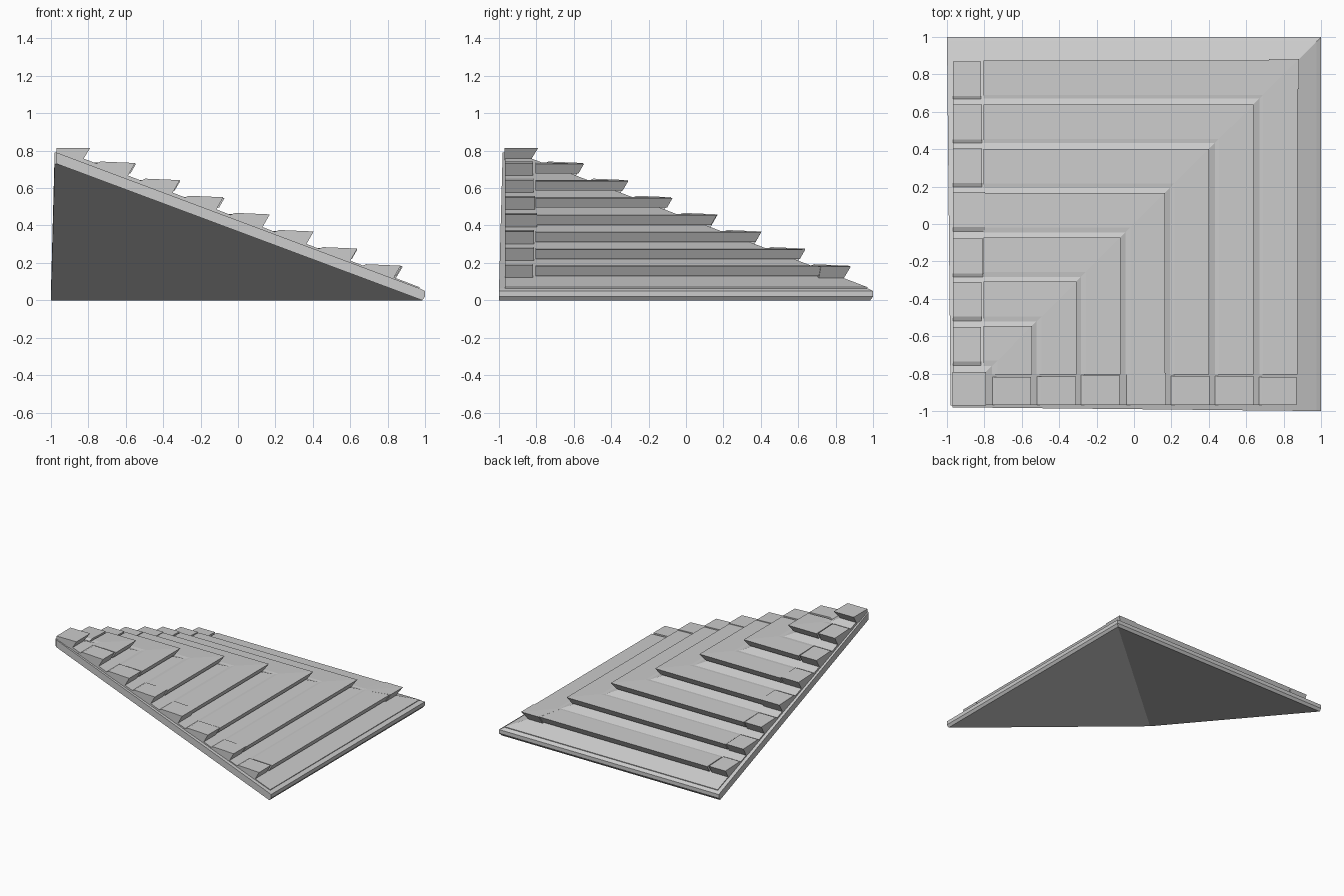
import bpy, bmesh, random

if "Cube" in bpy.data.objects:
    bpy.data.objects.remove(bpy.data.objects["Cube"])

random.seed(4)
SLOPE = 0.383


def surface(d):
    """Height of the roof panel at distance d down the slope."""
    return 0.12 - SLOPE * (d - 0.84)


def make_object(name, bm):
    bmesh.ops.remove_doubles(bm, verts=bm.verts, dist=0.0005)
    bmesh.ops.recalc_face_normals(bm, faces=bm.faces)
    me = bpy.data.meshes.new(name)
    bm.to_mesh(me)
    bm.free()
    ob = bpy.data.objects.new(name, me)
    bpy.context.collection.objects.link(ob)
    return ob


def loft(bm, rings):
    """Join closed rings of points and cap both ends."""
    vs = [[bm.verts.new(p) for p in r] for r in rings]
    n = len(vs[0])
    for a, b in zip(vs, vs[1:]):
        for i in range(n):
            j = (i + 1) % n
            bm.faces.new((a[i], a[j], b[j], b[i]))
    bm.faces.new(vs[0])
    bm.faces.new(vs[-1])


def hip_sweep(name, profile, start):
    """Sweep a (distance, height) profile along both slopes with a mitred hip."""
    bm = bmesh.new()
    loft(bm, [[(d, start(d), z) for d, z in profile],
              [(d, d, z) for d, z in profile],
              [(start(d), d, z) for d, z in profile]])
    return make_object(name, bm)


def edge_tiles(name, profile, a, b):
    """Straight tile at the open end of each slope, mirrored across the hip."""
    bm = bmesh.new()
    loft(bm, [[(d, s, z) for d, z in profile] for s in (a, b)])
    loft(bm, [[(s, d, z) for d, z in profile] for s in (a, b)])
    return make_object(name, bm)


# Roof deck, open underneath, with a squared eave
hip_sweep("roof_deck",
          [(-0.97, 0.73), (0.985, 0.0), (1.0, 0.02), (1.0, 0.05),
           (0.975, 0.062), (-0.97, 0.79)],
          lambda d: -0.98 - 0.01 * (d + 1))

# Slightly raised panel under the shingles
hip_sweep("roof_panel",
          [(-0.965, 0.76), (0.965, 0.04), (0.97, surface(0.97)),
           (-0.965, surface(-0.965))],
          lambda d: -0.967)

# Shingle rows
for i in range(7):
    t = -0.545 + i * 0.2367
    z = 0.73 - i * 0.0915
    row = [(t, z), (t - 0.03, z - 0.052), (t - 0.245, z), (t - 0.185, z + 0.006)]
    hip_sweep(f"shingle_row_{i + 1}", row, lambda d: -0.805)
    e = t + random.uniform(-0.008, 0.006)
    tile = [(e, z + 0.004), (e - 0.04, z - 0.066),
            (e - 0.235, z - 0.01), (e - 0.185, z + 0.012)]
    edge_tiles(f"edge_tiles_{i + 1}", tile, -0.968,
               -0.80 + random.uniform(-0.02, 0.01))

# Separate tile on the lowest corner
hip_sweep("corner_tile",
          [(0.882, 0.182), (0.842, 0.115), (0.665, 0.178), (0.69, 0.187)],
          lambda d: 0.655 + 0.3 * (d - 0.66))

# Peak cap
hip_sweep("peak_cap",
          [(-0.97, 0.815), (-0.79, 0.815), (-0.83, 0.75), (-0.97, 0.75)],
          lambda d: -0.97)
